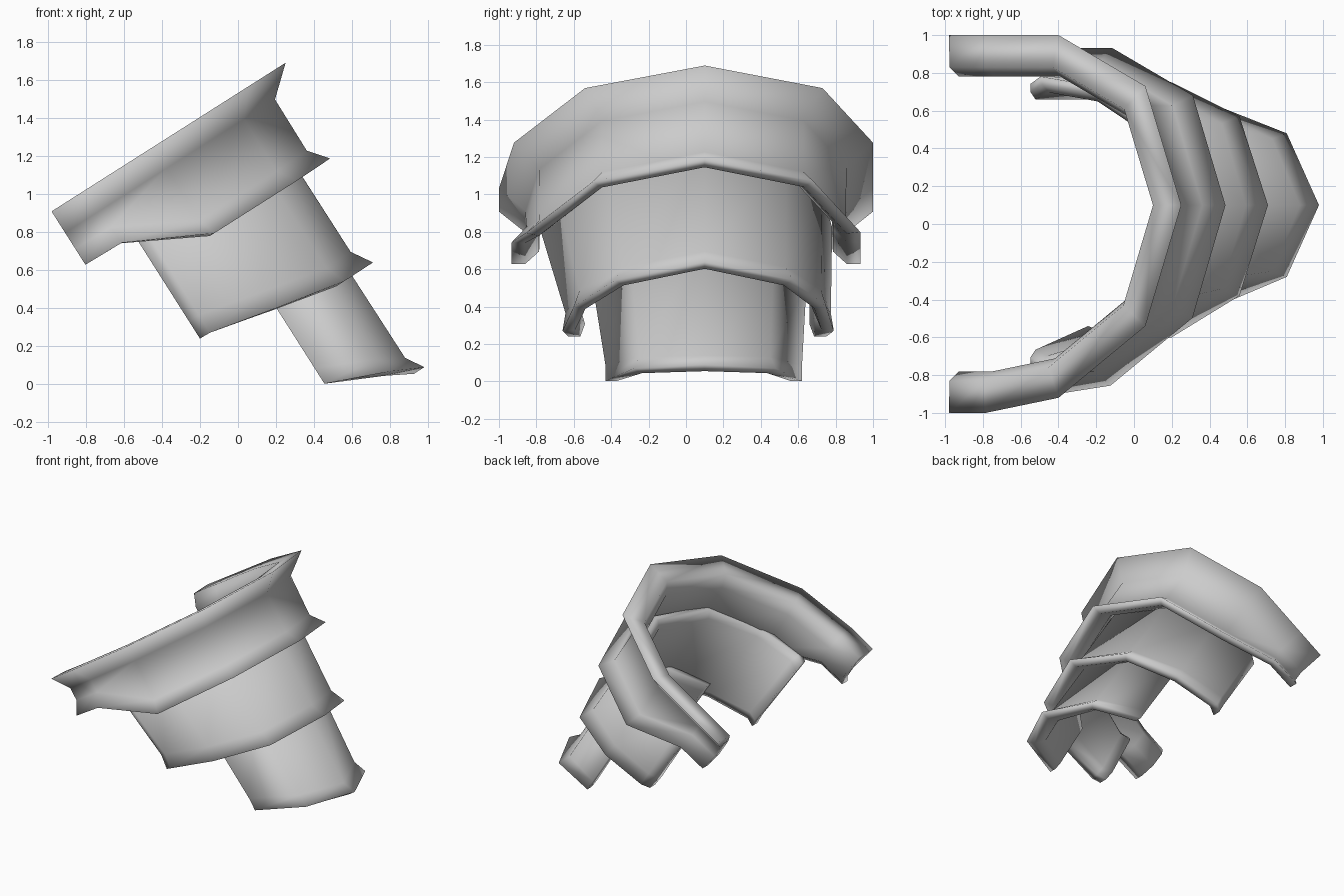
import bpy, bmesh, math
from mathutils import Vector

if "Cube" in bpy.data.objects:
    bpy.data.objects.remove(bpy.data.objects["Cube"])

CU, SU = 0.844, 0.536   # tilt of the whole stack about the y axis
MID = 0.1               # y of the front ridge


def band(name, path, top, section, spread=(0, 0), fade=0):
    """Sweep a closed section along a U-shaped path.
    path: (u, y, bottom height); section: (outward offset, blend to top, height shift);
    spread: extra width at the top on the +y and -y sides;
    fade: how much of the rim flare is lost towards the sides."""
    pts = [Vector((p[0], p[1])) for p in path]
    last = len(pts) - 1
    bm = bmesh.new()
    rings = []
    for i, (p, (u, y, low)) in enumerate(zip(pts, path)):
        if i in (0, last):      # square-cut open ends
            miter = Vector((0, 1 if i == 0 else -1))
        else:
            ts = [(pts[i] - pts[i - 1]).normalized(), (pts[i + 1] - pts[i]).normalized()]
            ns = [Vector((-t.y, t.x)) for t in ts]
            n = (ns[0] + ns[1]).normalized()
            miter = n / n.dot(ns[0])
        out = fade * (1 - max(0, miter.normalized().x))
        ring = []
        for d, k, shift in section:
            on_rim = k == 0 and shift == 0
            q = p + miter * (d if on_rim else d + out)
            w = low + (top - low) * k + shift
            side = spread[0] if y > MID else spread[1]
            v = q.y + side * (y - MID) / 0.7 * k
            ring.append(bm.verts.new((CU * q.x - SU * w, v, SU * q.x + CU * w)))
        rings.append(ring)
    m = len(section)
    for a, b in zip(rings, rings[1:]):
        for j in range(m):
            k = (j + 1) % m
            bm.faces.new((a[j], a[k], b[k], b[j]))
    bm.faces.new(rings[0])
    bm.faces.new(rings[-1])
    bmesh.ops.recalc_face_normals(bm, faces=bm.faces)
    mesh = bpy.data.meshes.new(name)
    bm.to_mesh(mesh)
    bm.free()
    obj = bpy.data.objects.new(name, mesh)
    bpy.context.collection.objects.link(obj)
    bpy.ops.object.select_all(action='DESELECT')
    obj.select_set(True)
    bpy.context.view_layer.objects.active = obj
    bpy.ops.object.shade_smooth_by_angle(angle=math.radians(180))
    return obj


# Upper plate: wide flared collar with a stepped lower edge
band("upper_plate",
     [(-.34, 1.0, .96), (-.11, 1.0, .955), (.347, 1.0, .737), (.892, .73, .737),
      (1.117, MID, .742),
      (.892, -.54, .737), (.347, -.92, .737), (-.11, -1.0, .955), (-.34, -1.0, .96)],
     1.292,
     [(0, 1, 0), (-.142, 1, -.133), (-.145, 0, .1), (-.068, 0, 0),
      (-.14, 0, 0), (-.215, 0, .08), (-.22, 1, -.1), (-.17, 1, -.005)])

# Middle plate: tucked inside the upper one, flared lower rim
band("middle_plate",
     [(-.04, .75, .31), (.02, .79, .308), (.383, .75, .231), (.762, .57, .158),
      (.942, MID, .16),
      (.762, -.38, .158), (.383, -.6, .231), (.02, -.66, .308), (-.04, -.63, .31)],
     .96,
     [(-.068, 1, 0), (-.065, 0, .11), (0, 0, 0),
      (-.065, 0, 0), (-.14, 0, .08), (-.15, 1, -.05), (-.11, 1, 0)],
     (.01, .13), fade=.05)

# Lower plate: short narrow tongue with a flared lower rim
band("lower_plate",
     [(.385, .62, -.241), (.72, .48, -.375), (.875, MID, -.449),
      (.72, -.28, -.375), (.385, -.43, -.241)],
     .38,
     [(-.06, 1, 0), (-.055, 0, .095), (0, 0, 0),
      (-.06, 0, 0), (-.13, 0, .07), (-.14, 1, -.05), (-.1, 1, 0)],
     (.04, .1), fade=.055)
